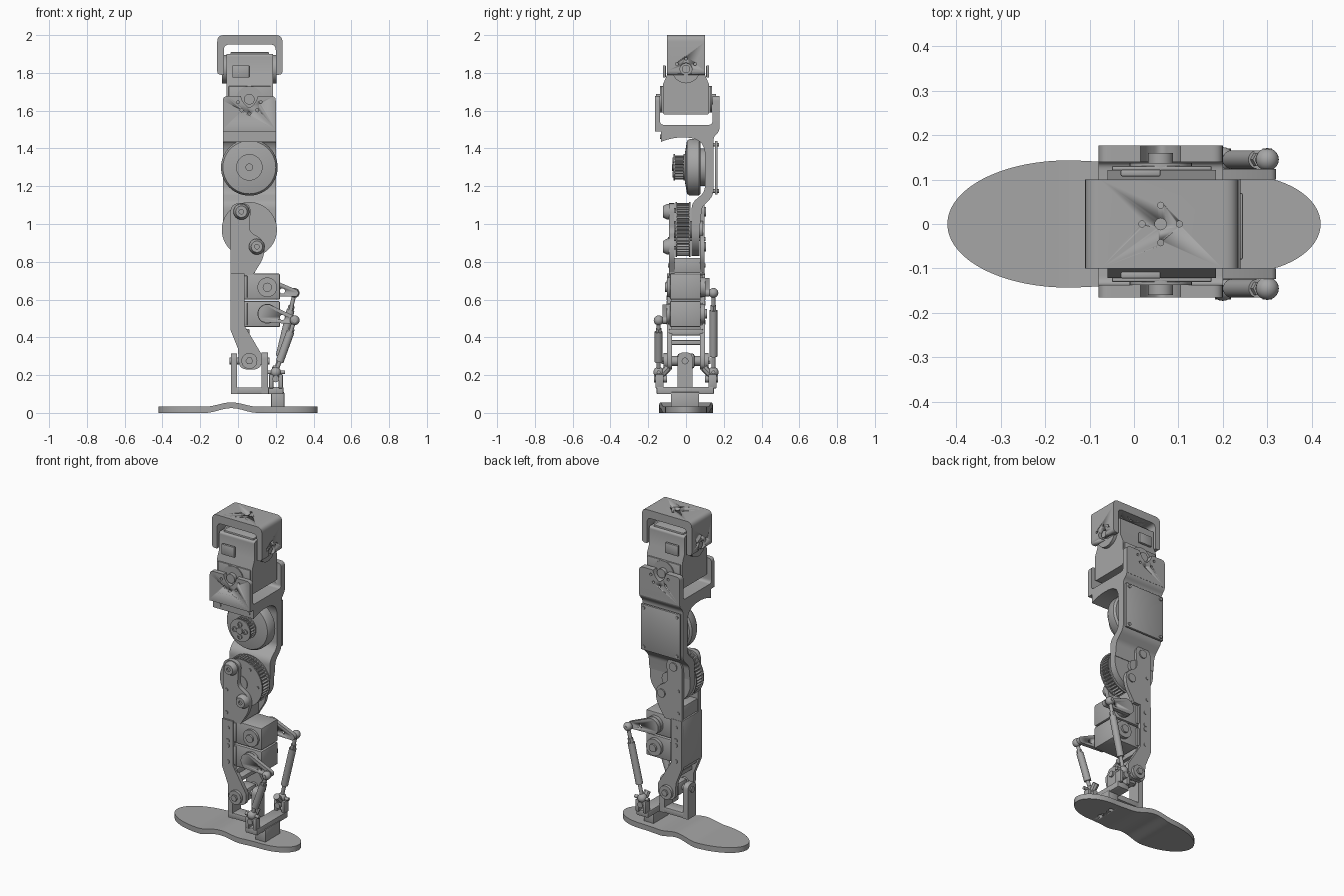
import bpy, bmesh, math
from mathutils import Vector, Matrix

default_cube = bpy.data.objects.get("Cube")
if default_cube:
    bpy.data.objects.remove(default_cube, do_unlink=True)

metal = bpy.data.materials.new("grey metal")
metal.use_nodes = True
metal.diffuse_color = (.38, .38, .38, 1)
metal.node_tree.nodes["Principled BSDF"].inputs["Base Color"].default_value = metal.diffuse_color

MID = .06           # x of the joint axes
LEFT, RIGHT = -.08, .2   # sides of the thigh bracket
PLACE = {"x": lambda u, v, t: (t, u, v),
         "y": lambda u, v, t: (u, t, v),
         "z": lambda u, v, t: (u, v, t)}


def finish(name, bm):
    """Turn a bmesh into a shaded, coloured object."""
    bmesh.ops.recalc_face_normals(bm, faces=bm.faces)
    mesh = bpy.data.meshes.new(name)
    bm.to_mesh(mesh)
    bm.free()
    mesh.materials.append(metal)
    obj = bpy.data.objects.new(name, mesh)
    bpy.context.scene.collection.objects.link(obj)
    bpy.ops.object.select_all(action="DESELECT")
    bpy.context.view_layer.objects.active = obj
    obj.select_set(True)
    bpy.ops.object.shade_smooth_by_angle(angle=math.radians(35))
    return obj


def box(name, x, y, z, bevel=.004):
    bm = bmesh.new()
    bmesh.ops.create_cube(bm, size=1)
    for v in bm.verts:
        v.co = [lo + (c + .5) * (hi - lo) for c, (lo, hi) in zip(v.co, (x, y, z))]
    bmesh.ops.bevel(bm, geom=bm.edges[:], offset=bevel, segments=2, affect="EDGES", profile=.5)
    return finish(name, bm)


def rounded(points):
    """Outline from (u, v) or (u, v, radius) corners."""
    out = []
    for i, p in enumerate(points):
        here = Vector(p[:2])
        if len(p) == 2:
            out.append(here)
            continue
        a = here + (Vector(points[i - 1][:2]) - here).normalized() * p[2]
        b = here + (Vector(points[(i + 1) % len(points)][:2]) - here).normalized() * p[2]
        for k in range(7):
            s = k / 6
            out.append(a * (1 - s) ** 2 + here * 2 * s * (1 - s) + b * s * s)
    return out


def prism(name, points, axis, start, end):
    bm = bmesh.new()
    face = bm.faces.new([bm.verts.new(PLACE[axis](u, v, start)) for u, v in rounded(points)])
    grown = bmesh.ops.extrude_face_region(bm, geom=[face])["geom"]
    shift = PLACE[axis](0, 0, end - start)
    bmesh.ops.translate(bm, vec=shift, verts=[g for g in grown if isinstance(g, bmesh.types.BMVert)])
    return finish(name, bm)


def ring(u, v, radius, count=40, begin=0, sweep=math.tau):
    return [(u + radius * math.cos(begin + sweep * i / count),
             v + radius * math.sin(begin + sweep * i / count)) for i in range(count)]


def disc(name, u, v, radius, axis, start, end, count=40):
    return prism(name, ring(u, v, radius, count), axis, start, end)


def turned(name, u, v, profile):
    """Revolve (radius, y) pairs about an axis along y."""
    bm = bmesh.new()
    rows = [[bm.verts.new((x, y, z)) for x, z in ring(u, v, r, 56)] for r, y in profile]
    for a, b in zip(rows, rows[1:]):
        for i in range(len(a)):
            bm.faces.new((a[i - 1], a[i], b[i], b[i - 1]))
    bm.faces.new(rows[0])
    bm.faces.new(rows[-1])
    return finish(name, bm)


def gear(name, u, v, radius, teeth, start, end):
    pts = [(u + (radius - .011 * (i // 2 % 2)) * math.cos(i * math.pi / teeth / 2),
            v + (radius - .011 * (i // 2 % 2)) * math.sin(i * math.pi / teeth / 2)) for i in range(teeth * 4)]
    return prism(name, pts, "y", start, end)


def bore(obj, spots, radius, axis, start, end):
    """Drill holes and drop the cutters."""
    for u, v in spots:
        cutter = disc("drill", u, v, radius, axis, start, end, 16)
        cutter.hide_render = True
        mod = obj.modifiers.new("hole", "BOOLEAN")
        mod.operation, mod.solver, mod.object = "DIFFERENCE", "EXACT", cutter
        bpy.context.view_layer.objects.active = obj
        bpy.ops.object.modifier_apply(modifier=mod.name)
        bpy.data.objects.remove(cutter, do_unlink=True)


def rod(name, p, q, radius, count=20):
    p, q = Vector(p), Vector(q)
    bm = bmesh.new()
    turn = (q - p).to_track_quat("Z", "Y").to_matrix().to_4x4()
    bmesh.ops.create_cone(bm, cap_ends=True, segments=count, radius1=radius, radius2=radius,
                          depth=(q - p).length, matrix=Matrix.Translation((p + q) / 2) @ turn)
    return finish(name, bm)


def ball(name, centre, radius):
    bm = bmesh.new()
    bmesh.ops.create_uvsphere(bm, u_segments=20, v_segments=12, radius=radius,
                              matrix=Matrix.Translation(centre))
    return finish(name, bm)


def capsule(a, ra, b, rb):
    """Outline of a link tapering between two round ends."""
    turn = math.atan2(b[1] - a[1], b[0] - a[0])
    half = math.pi / 2
    return ring(*b, rb, 14, turn - half, math.pi) + ring(*a, ra, 14, turn + half, math.pi)


# Hip bracket: inverted U with drilled top and sides
hip = prism("hip_bracket", [(-.11, 1.79, .02), (-.11, 2, .035), (.235, 2, .035), (.235, 1.79, .02),
            (.2, 1.79), (.2, 1.95, .03), (-.075, 1.95, .03), (-.075, 1.79)], "y", -.1, .1)
bore(hip, [(MID, 0)], .013, "z", 1.9, 2.1)
bore(hip, [(MID - .042, 0), (MID + .042, 0), (MID, .042), (MID, -.042)], .007, "z", 1.9, 2.1)
bore(hip, [(0, 1.82)], .032, "x", -.2, .3)
bore(hip, [(.055 * math.cos(t), 1.82 + .055 * math.sin(t)) for t in (.5, 1.57, 2.64)], .008, "x", -.2, .3)

# Hip motor with its two crossed output shafts
prism("hip_motor", [(-.122, 1.58, .01), (.122, 1.58, .01), (.122, 1.74), (.1, 1.79), (.1, 1.9, .015),
      (-.1, 1.9, .015), (-.1, 1.79), (-.122, 1.74)], "x", -.06, .185)
disc("hip_side_shaft", 0, 1.82, .075, "x", -.085, .205)
disc("hip_side_hub", 0, 1.82, .022, "x", -.1, .222)
box("hip_motor_cap", (-.04, .165), (-.085, .085), (1.89, 1.91))
for side in (-1, 1):
    disc("hip_cross_shaft", MID, 1.66, .07, "y", side * .115, side * .137)
    disc("hip_cross_hub", MID, 1.66, .028, "y", side * .13, side * .16)
    box("motor_socket", (-.03, .06), (side * .115 - .008, side * .115 + .008), (1.775, 1.84))
    box("motor_flange", (-.05, .175), (side * .125 - .006, side * .125 + .006), (1.59, 1.73))

# Thigh bracket: fork cheeks, then the saddle and spine in side profile
cheek = [(LEFT, 1.5), (LEFT, 1.677, .025), (MID - .045, 1.677), (MID - .035, 1.645, .02), (MID, 1.61, .02),
         (MID + .035, 1.645, .02), (MID + .045, 1.677), (RIGHT, 1.677, .025), (RIGHT, 1.5)]
for name, a, b in (("front_fork", -.165, -.137), ("rear_fork", .14, .177)):
    plate = prism(name, cheek, "y", a, b)
    bore(plate, [(MID + .06 * math.cos(t), 1.645 + .06 * math.sin(t)) for t in (0, -.8, -1.57, -2.34, math.pi)],
         .008, "y", -.3, .3)
prism("thigh_spine", [(-.165, 1.56), (-.137, 1.56), (-.137, 1.525, .02), (.14, 1.525, .02), (.14, 1.56),
      (.177, 1.56), (.177, 1.49, .02), (.145, 1.46, .02), (.145, 1.15, .03), (.085, 1.09, .02), (.075, 1.0),
      (.03, 1.0), (.03, 1.11, .03), (.1, 1.17, .03), (.1, 1.41, .04), (.06, 1.455, .05), (-.06, 1.46, .05),
      (-.132, 1.435), (-.132, 1.49), (-.165, 1.49)], "x", LEFT, RIGHT)
prism("knee_plate", [(LEFT, 1.08), (RIGHT, 1.08)] + ring(MID, .97, .14, 24, 0, -math.pi), "y", .03, .072)
for x in (-.035, .165):
    disc("saddle_screw", x, 1.462, .012, "y", -.138, -.126, 16)

# Circuit board behind the thigh
box("rear_board", (-.075, .195), (.153, .168), (1.155, 1.44), .003)
for x in (-.055, .175):
    for z in (1.175, 1.42):
        disc("board_post", x, z, .01, "y", .14, .174, 12)

# Knee drive: dished motor with small toothed pulley
turned("knee_motor", MID, 1.3, [(.1, .105), (.1, .078), (.138, .078), (.15, .068), (.15, .02),
       (.14, .005), (.075, -.006)])
gear("drive_pulley", MID, 1.3, .064, 22, -.06, 0)
for y in (-.065, -.014):
    disc("drive_pulley_rim", MID, 1.3, .07, "y", y, y + .008)
disc("drive_hub", MID, 1.3, .02, "y", -.075, -.06)
for x, z in ring(MID, 1.3, .038, 4):
    turned("drive_screw", x, z, [(.015, -.06), (.015, -.072), (.008, -.072), (.008, -.066)])

# Knee output: large toothed pulley on the calf
gear("knee_pulley", MID, .97, .14, 44, -.05, .02)
for y in (-.056, .016):
    disc("knee_pulley_rim", MID, .97, .146, "y", y, y + .008, 56)
disc("knee_shaft", MID, .97, .045, "y", -.06, .09)
for t in range(5):
    disc("pulley_screw", MID + .115 * math.cos(t - 1), .97 + .115 * math.sin(t - 1), .009, "y", -.062, -.05, 12)

# Calf side plates with their bolts
plate_shape = [(-.04, .73), (-.04, 1.11, .05), (.07, 1.11, .05), (.058, .96, .03), (.145, .91, .05),
               (.135, .82, .03), (.08, .73)]
for name, a, b in (("front_calf_plate", -.09, -.062), ("rear_calf_plate", .075, .098)):
    prism(name, plate_shape, "y", a, b)
for x, z in ((.018, 1.065), (.1, .88)):
    turned("knee_bolt", x, z, [(.042, -.088), (.042, -.1), (.03, -.122), (.012, -.122), (.012, -.112)])
    disc("rear_knee_bolt", x, z, .026, "y", .09, .105, 20)
for z in (.78, .92):
    disc("plate_screw", -.015, z, .01, "y", -.096, .102, 12)
box("calf_bridge", (-.035, .09), (-.088, .09), (.74, .82))

# Calf channel tapering to the ankle
cheek = [(-.04, .738), (.035, .738), (.035, .46), (.06, .42), (.125, .31), (.125, .23, .045),
         (.005, .23, .045), (.0, .34), (-.04, .44)]
for side in (-1, 1):
    prism("ankle_cheek", cheek, "y", side * .075, side * .1)
    for z in (.48, .58, .61, .69):
        disc("channel_screw", 0, z, .012, "y", side * .09, side * .104, 14)
    disc("ankle_cap", MID, .275, .042, "y", side * .09, side * .118)
    disc("ankle_pin", MID, .275, .02, "y", side * .1, side * .13, 6)
box("channel_back", (-.04, -.018), (-.098, .098), (.44, .738))
box("channel_web", (-.02, .06), (-.09, .09), (.41, .445))
box("ankle_web", (.01, .07), (-.09, .09), (.36, .385))

# Paired servos, cranks, push rods and their foot clevises
levels = (("upper", 1, .665, .635, .6, .737), ("lower", -1, .525, .49, .455, .592))
for level, side, horn, tip, low, high in levels:
    box(level + "_servo", (-.02, .222), (-.085, .078), (low, high), .006)
    box(level + "_servo_tab", (.03, .05), (-.092, .088), (low + .01, high - .01))
    for face in (-1, 1):
        disc(level + "_horn", .155, horn, .052, "y", face * .07, face * .1)
        disc(level + "_horn_hub", .155, horn, .024, "y", face * .09, face * .112, 20)
    crank = prism(level + "_crank", capsule((.155, horn), .05, (.3, tip), .02), "y", side * .1, side * .124)
    bore(crank, [(.235, horn - .02)], .014, "y", -.3, .3)
    top, end = Vector((.3, side * .145, tip)), Vector((.2, side * .145, .215))
    rod(level + "_crank_pin", (.3, side * .1, tip), (.3, side * .17, tip), .011, 12)
    ball(level + "_rod_ball", top, .026)
    rod(level + "_push_rod", top, end, .011)
    rod(level + "_rod_sleeve", top.lerp(end, .22), top.lerp(end, .8), .021)
    rod(level + "_rod_nut", top.lerp(end, .16), top.lerp(end, .23), .017, 6)
    ball("foot_rod_ball", end, .028)
    disc("clevis_pin", .2, .18, .018, "y", side * .1, side * .17, 16)
    for x in (.165, .215):
        box("foot_clevis", (x, x + .022), (side * .14 - .022, side * .14 + .022), (.13, .205))
    rod("clevis_cross_pin", (.155, side * .145, .215), (.25, side * .145, .215), .01, 12)
    rod("clevis_brace", (.2, side * .095, .24), (.2, side * .15, .18), .02, 8)

# Ankle cross joint and its U bracket
box("ankle_cross", (.02, .1), (-.045, .045), (.235, .315), .012)
rod("ankle_long_pin", (MID, -.11, .275), (MID, .11, .275), .026)
rod("ankle_side_pin", (-.045, -.005, .275), (.168, -.005, .275), .018)
for x, top in ((-.038, .315), (.125, .32)):
    arm = prism("ankle_arm", [(-.045, .1), (-.045, top, .035), (.035, top, .035), (.035, .1)], "x", x, x + .033)
box("ankle_base", (-.038, .24), (-.045, .035), (.1, .135))
box("rod_crossbar", (.16, .24), (-.155, .147), (.1, .138))
box("foot_column", (.175, .245), (-.08, .07), (.025, .11))

# Foot sole: egg outline with a raised arch
bm = bmesh.new()
rails = []
for i in range(81):
    x = -.42 * math.cos(math.pi * i / 80)
    if x < -.15:
        width = .143 * math.sqrt(max(0, 1 - ((x + .15) / .27) ** 2))
    elif x > .24:
        width = .11 * math.sqrt(max(0, 1 - ((x - .24) / .18) ** 2))
    else:
        s = (x + .15) / .39
        width = .143 - .033 * s * s * (3 - 2 * s)
    arch = .025 * (1 + math.cos(math.pi * min(1, abs(x + .035) / .14))) / 2
    width = max(width, .004)
    rails.append([bm.verts.new((x, y, z)) for y, z in ((-width, arch), (width, arch),
                 (width, .033 + arch * .9), (-width, .033 + arch * .9))])
for a, b in zip(rails, rails[1:]):
    for k in range(4):
        bm.faces.new((a[k - 1], a[k], b[k], b[k - 1]))
bm.faces.new(rails[0])
bm.faces.new(rails[-1])
foot = finish("foot_sole", bm)
bore(foot, [(.21, -.045), (.21, .045)], .014, "z", -.1, .02)
